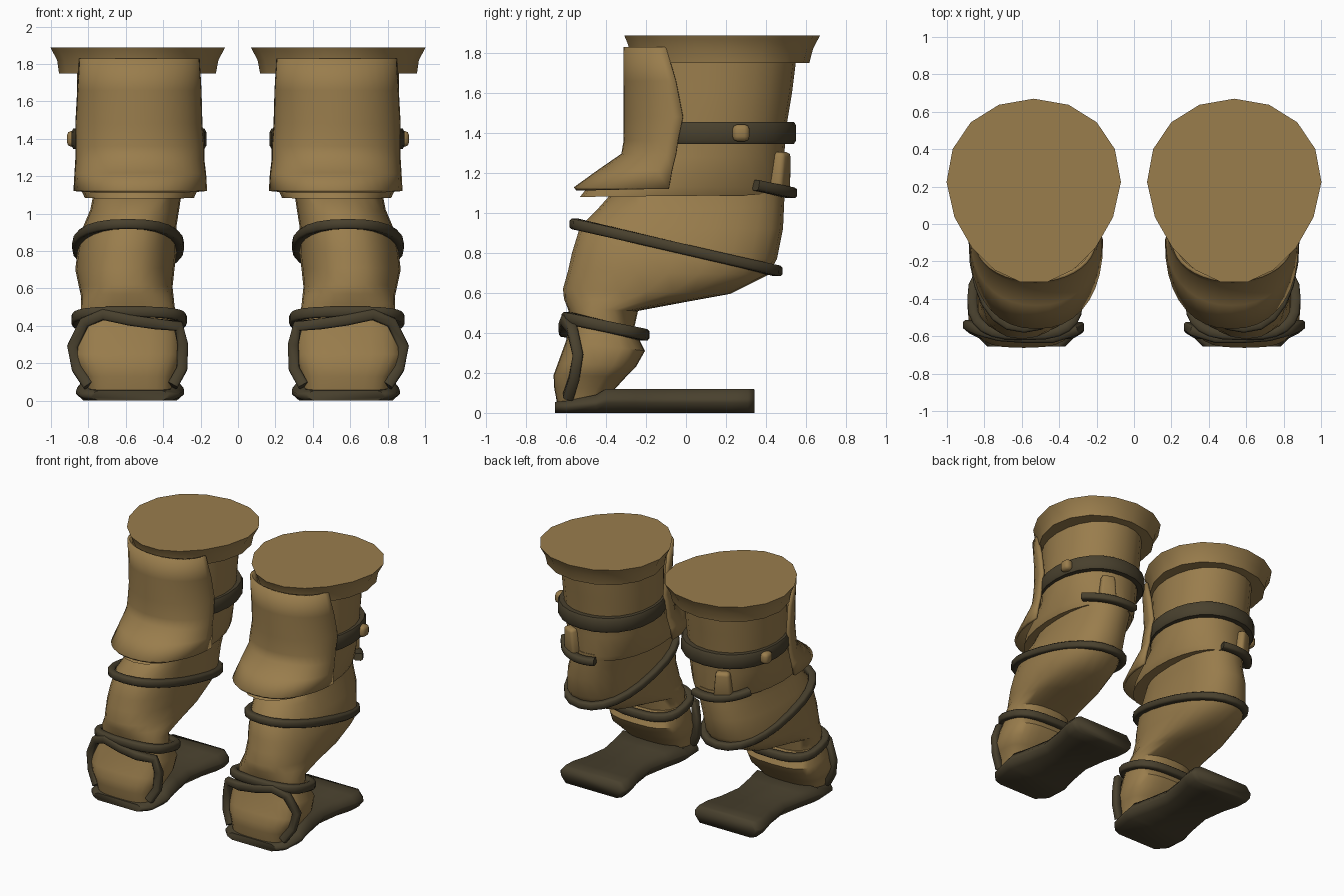
import bpy, bmesh, math
from mathutils import Vector, Matrix

if "Cube" in bpy.data.objects:
    bpy.data.objects.remove(bpy.data.objects["Cube"])


def material(name, col):
    m = bpy.data.materials.new(name)
    m.diffuse_color = (*col, 1)
    m.use_nodes = True
    m.node_tree.nodes["Principled BSDF"].inputs["Base Color"].default_value = m.diffuse_color
    return m


TAN = material("tan leather", (0.32, 0.205, 0.073))
DARK = material("dark leather", (0.066, 0.052, 0.027))


def finish(name, bm, mat, angle=40, solid=0):
    """Turn a bmesh into a smooth object mirrored to the other boot."""
    bmesh.ops.recalc_face_normals(bm, faces=bm.faces)
    me = bpy.data.meshes.new(name)
    bm.to_mesh(me)
    bm.free()
    ob = bpy.data.objects.new(name, me)
    bpy.context.collection.objects.link(ob)
    me.materials.append(mat)
    bpy.ops.object.select_all(action='DESELECT')
    ob.select_set(True)
    bpy.context.view_layer.objects.active = ob
    bpy.ops.object.shade_smooth_by_angle(angle=math.radians(angle))
    if solid:
        s = ob.modifiers.new("Thickness", 'SOLIDIFY')
        s.thickness = solid
        s.offset = 0
    ob.modifiers.new("Mirror", 'MIRROR')
    return ob


def ring(yf, zf, yb, zb, xl, xr, n=24, e=2.3, egg=0, a0=0, a1=360):
    """Tilted superellipse from front (yf, zf) to back (yb, zb)."""
    pts = []
    for i in range(n):
        a = math.radians(a0 + (a1 - a0) * i / (n if a1 - a0 == 360 else n - 1))
        c, s = math.cos(a), math.sin(a)
        c = math.copysign(abs(c) ** (2 / e), c)
        s = math.copysign(abs(s) ** (2 / e), s)
        c *= 1 + egg * s * (1 if s < 0 else 0.5)    # narrower front
        t = (s + 1) / 2
        pts.append(Vector(((xl + xr) / 2 + (xr - xl) / 2 * c,
                           yf + (yb - yf) * t, zf + (zb - zf) * t)))
    return pts


def skin(bm, rows, closed=True, caps=True):
    rows = [[bm.verts.new(p) for p in r] for r in rows]
    n = len(rows[0])
    for a, b in zip(rows, rows[1:]):
        for i in range(n if closed else n - 1):
            j = (i + 1) % n
            bm.faces.new((a[i], a[j], b[j], b[i]))
    if caps:
        bm.faces.new(rows[0])
        bm.faces.new(rows[-1])


def loft(name, specs, mat, angle=40, **kw):
    bm = bmesh.new()
    skin(bm, [ring(*s, **kw) for s in specs])
    return finish(name, bm, mat, angle)


def strap(name, pts, w, t, closed=True, up=(0, 0, 1), k=8):
    """Sweep a rounded band of width w and thickness t along points."""
    bm = bmesh.new()
    rows, n = [], len(pts)
    for i, p in enumerate(pts):
        a = pts[i - 1] if closed or i else p
        b = pts[(i + 1) % n] if closed or i < n - 1 else p
        tan = (b - a).normalized()
        nor = tan.cross(Vector(up)).normalized()
        wid = nor.cross(tan)
        row = []
        for q in range(k):
            g = math.tau * (q + 0.5) / k
            c, s = math.cos(g), math.sin(g)
            c = math.copysign(abs(c) ** 0.5, c)
            s = math.copysign(abs(s) ** 0.5, s)
            row.append(p + nor * c * t / 2 + wid * s * w / 2)
        rows.append(row)
    skin(bm, rows + ([rows[0]] if closed else []), caps=not closed)
    bmesh.ops.remove_doubles(bm, verts=bm.verts, dist=0.0005)
    return finish(name, bm, DARK, 50)


# lower leg, narrowing through the ankle into the foot
loft("lower_leg", [
    (-0.37, 1.10, 0.495, 1.14, 0.30, 0.77),
    (-0.45, 1.01, 0.49, 1.03, 0.315, 0.79),
    (-0.53, 0.93, 0.485, 0.92, 0.33, 0.83),
    (-0.57, 0.80, 0.455, 0.77, 0.33, 0.86),
    (-0.59, 0.71, 0.41, 0.69, 0.34, 0.87),
    (-0.615, 0.62, 0.22, 0.595, 0.35, 0.85),
    (-0.61, 0.57, 0.0, 0.555, 0.345, 0.84),
    (-0.59, 0.52, -0.24, 0.51, 0.34, 0.84),
    (-0.575, 0.46, -0.26, 0.42, 0.33, 0.84)], TAN, angle=60, e=2.35)
loft("foot", [
    (-0.575, 0.47, -0.26, 0.42, 0.33, 0.84),
    (-0.60, 0.36, -0.205, 0.31, 0.30, 0.88),
    (-0.64, 0.25, -0.25, 0.23, 0.30, 0.89),
    (-0.662, 0.19, -0.30, 0.18, 0.32, 0.86),
    (-0.66, 0.13, -0.355, 0.12, 0.345, 0.82),
    (-0.645, 0.05, -0.40, 0.05, 0.355, 0.80)], TAN, e=3.0)

# upper boot shaft with flared front hem
loft("boot_shaft", [
    (-0.27, 1.80, 0.555, 1.80, 0.20, 0.86),
    (-0.27, 1.60, 0.53, 1.60, 0.20, 0.86),
    (-0.27, 1.45, 0.505, 1.45, 0.20, 0.86),
    (-0.29, 1.28, 0.49, 1.28, 0.21, 0.85),
    (-0.49, 1.13, 0.49, 1.13, 0.215, 0.84),
    (-0.53, 1.08, 0.485, 1.09, 0.235, 0.82)], TAN, e=2.1, egg=0.04)

# flared rim with a flat top
loft("top_rim", [
    (-0.318, 1.888, 0.67, 1.888, 0.072, 1.0),
    (-0.308, 1.868, 0.66, 1.868, 0.082, 0.99),
    (-0.29, 1.82, 0.635, 1.82, 0.107, 0.965),
    (-0.275, 1.75, 0.617, 1.75, 0.12, 0.955),
    (-0.24, 1.75, 0.54, 1.75, 0.21, 0.85)], TAN, n=17, e=2.05, egg=0.18,
    a0=90, a1=450)

# curved shin guard, an open half shell
bm = bmesh.new()
rows = []
for z, back, front, xl, xr, e in [(1.83, -0.10, -0.302, 0.215, 0.84, 2.0),
                                  (1.66, -0.05, -0.302, 0.205, 0.85, 2.0),
                                  (1.48, -0.015, -0.302, 0.20, 0.86, 2.0),
                                  (1.36, -0.04, -0.302, 0.19, 0.86, 2.05),
                                  (1.29, -0.05, -0.315, 0.19, 0.86, 2.1),
                                  (1.21, -0.07, -0.43, 0.18, 0.865, 2.2),
                                  (1.12, -0.085, -0.555, 0.175, 0.87, 2.3)]:
    rows.append(ring(front, z, 2 * back - front, z, xl, xr,
                     n=19, e=e, a0=180, a1=360))
skin(bm, rows, closed=False, caps=False)
finish("shin_guard", bm, TAN, 70, solid=0.02)

# sole plate, thin at the toe and waisted
bm = bmesh.new()
rows = []
for y, top, inset in [(-0.655, 0.055, 0.08), (-0.60, 0.06, 0.025),
                      (-0.45, 0.09, 0.0), (-0.40, 0.12, 0.005),
                      (-0.25, 0.12, 0.04), (-0.08, 0.12, 0.07),
                      (0.10, 0.12, 0.045), (0.22, 0.12, 0.01),
                      (0.31, 0.12, 0.005), (0.342, 0.118, 0.03)]:
    a, b, m = 0.288 + inset, 0.865 - inset, top / 2
    rows.append([Vector((x, y, z)) for x, z in (
        (a, m - 0.01), (a + 0.04, 0.0), (b - 0.04, 0.0), (b, m - 0.01),
        (b, m + 0.01), (b - 0.04, top), (a + 0.04, top), (a, m + 0.01))])
skin(bm, rows)
finish("sole", bm, DARK, 60)

# straps around knee, calf and ankle
strap("knee_strap", ring(-0.23, 1.40, 0.52, 1.40, 0.20, 0.86, e=2.2), 0.115, 0.065)
strap("calf_strap", ring(-0.555, 0.945, 0.455, 0.71, 0.315, 0.86), 0.055, 0.055)
strap("ankle_strap", ring(-0.595, 0.475, -0.21, 0.39, 0.30, 0.865, e=2.8), 0.06, 0.055)
strap("back_strap", ring(-0.30, 1.28, 0.525, 1.10, 0.22, 0.84, n=12, e=2.1,
                         a0=34, a1=108), 0.055, 0.065, closed=False)

# looped strap over the front of the foot
loop = [(0.35, -0.59, 0.08), (0.30, -0.56, 0.17), (0.295, -0.55, 0.30),
        (0.32, -0.57, 0.40), (0.44, -0.61, 0.41), (0.58, -0.61, 0.43),
        (0.72, -0.60, 0.46), (0.82, -0.57, 0.42), (0.885, -0.54, 0.29),
        (0.86, -0.56, 0.17), (0.80, -0.59, 0.08)]
strap("toe_strap", [Vector(p) for p in loop], 0.055, 0.06,
      closed=False, up=(0, -1, 0))


def block(name, loc, size, rot_x, rot_z, soft, taper, mat):
    """Small bevelled block, narrower at the top by the taper factor."""
    bm = bmesh.new()
    bmesh.ops.create_cube(bm, size=1)
    bmesh.ops.scale(bm, vec=size, verts=bm.verts)
    for v in bm.verts:
        if v.co.z > 0:
            v.co.x *= taper
            v.co.y *= taper
    bmesh.ops.bevel(bm, geom=bm.edges[:], offset=min(size) * soft,
                    segments=2, affect='EDGES', profile=0.5)
    rot = (Matrix.Rotation(math.radians(rot_z), 3, 'Z')
           @ Matrix.Rotation(math.radians(rot_x), 3, 'X'))
    bmesh.ops.transform(bm, matrix=rot.to_4x4(), verts=bm.verts)
    bmesh.ops.translate(bm, vec=loc, verts=bm.verts)
    finish(name, bm, mat, 50)


# strap button on the outside and pull tab at the back
block("strap_button", (0.88, 0.275, 1.40), (0.07, 0.085, 0.085), 0, 0, 0.35, 1, TAN)
block("pull_tab", (0.65, 0.472, 1.205), (0.135, 0.085, 0.20), -6, -24, 0.25, 0.75, TAN)
